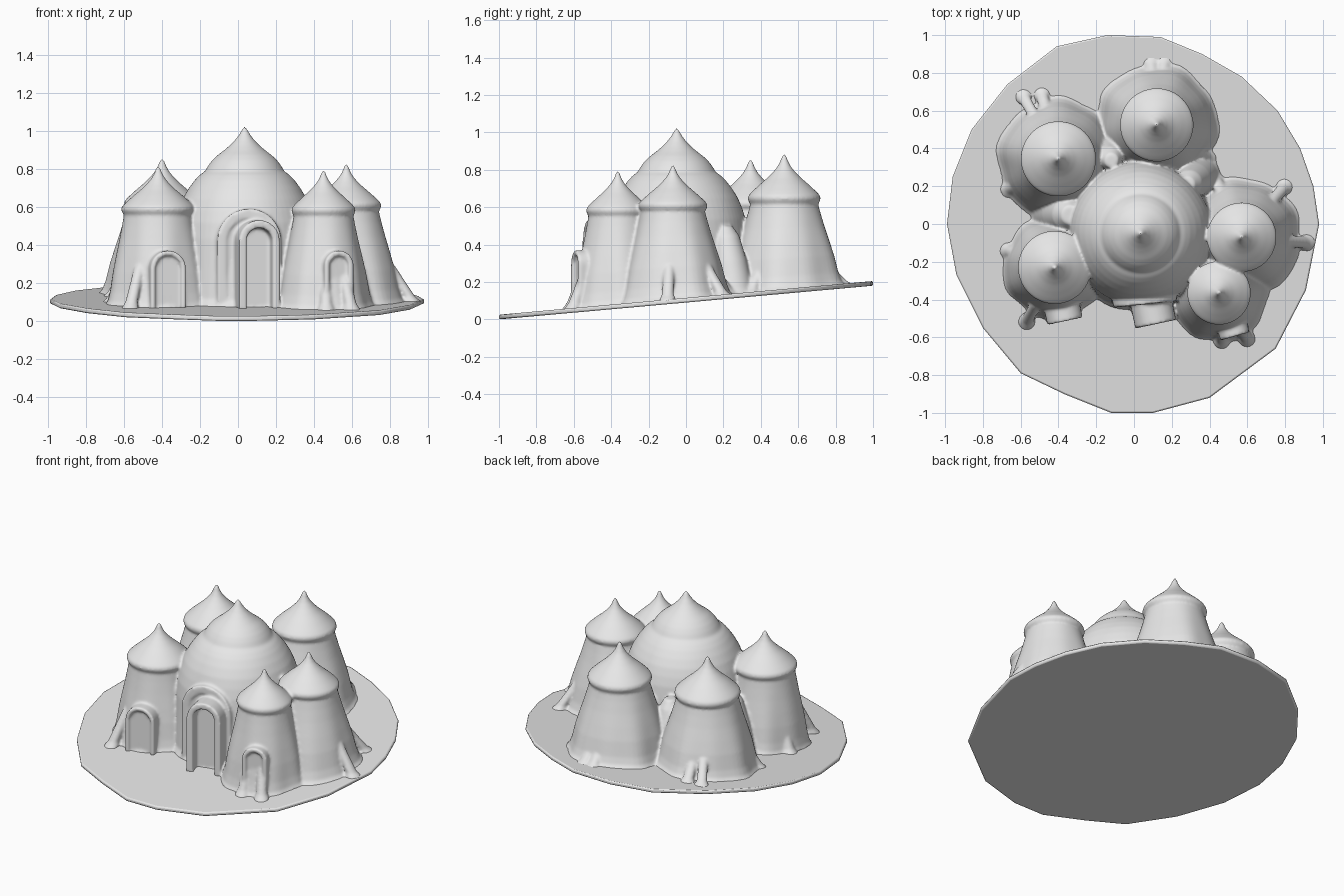
import bpy, bmesh, math
from mathutils import Vector, Matrix

cube = bpy.data.objects.get("Cube")
if cube:
    bpy.data.objects.remove(cube, do_unlink=True)

clay = bpy.data.materials.new("pale_clay")
clay.use_nodes = True
GREY = (0.8, 0.8, 0.8, 1)
clay.diffuse_color = GREY
clay.node_tree.nodes["Principled BSDF"].inputs["Base Color"].default_value = GREY

SLOPE, MID = 0.09, 0.115


def ground(y):
    return MID + SLOPE * y


def finish(name, bm):
    bmesh.ops.recalc_face_normals(bm, faces=bm.faces[:])
    mesh = bpy.data.meshes.new(name)
    bm.to_mesh(mesh)
    bm.free()
    mesh.materials.append(clay)
    obj = bpy.data.objects.new(name, mesh)
    bpy.context.collection.objects.link(obj)
    return obj


def select(objects):
    bpy.ops.object.select_all(action="DESELECT")
    for obj in objects:
        obj.select_set(True)
    bpy.context.view_layer.objects.active = objects[0]


def bridge(bm, a, b):
    n = len(a)
    for i in range(n):
        j = (i + 1) % n
        bm.faces.new((a[i], a[j], b[j], b[i]))


def loft(name, loops):
    """Closed solid through a stack of vertex loops."""
    bm = bmesh.new()
    rings = [[bm.verts.new(p) for p in loop] for loop in loops]
    for a, b in zip(rings, rings[1:]):
        bridge(bm, a, b)
    bm.faces.new(rings[0])
    bm.faces.new(rings[-1])
    return finish(name, bm)


def wall(name, base, top, height, rings, wave=0.0, phase=0.0, sides=64):
    """Turned form from the sloping ground (t = 0) up to a level rim (t = 1)."""
    loops = []
    for r, t in rings:
        centre = Vector(base).lerp(Vector(top), t)
        loop = []
        for i in range(sides):
            a = math.tau * i / sides
            rr = r * (1 + wave * max(0, 1 - t) * (math.sin(5 * a + phase) + 0.6 * math.sin(9 * a + 2 * phase)))
            x, y = centre.x + rr * math.cos(a), centre.y + rr * math.sin(a)
            foot = ground(y) - 0.01
            loop.append((x, y, foot + (height - foot) * t))
        loops.append(loop)
    return loft(name, loops)


def roof(name, x, y, z, radius, apex, profile, sides=64):
    """Pointed cap: profile gives radius and height as fractions."""
    return loft(name, [[(x + radius * f * math.cos(math.tau * i / sides),
                         y + radius * f * math.sin(math.tau * i / sides),
                         z + (apex - z) * h) for i in range(sides)] for f, h in profile])


def arch(name, x, y, turn, outer, inner, top, depth, recess):
    """Arched block with a recessed opening, facing the front then turned."""
    turn = Matrix.Rotation(math.radians(turn), 3, "Z")

    def loop(half, crown, back):
        pts = [(half, None)]
        pts += [(half * math.cos(math.pi * i / 16), crown - half + half * math.sin(math.pi * i / 16))
                for i in range(17)]
        pts.append((-half, None))
        loop = []
        for u, z in pts:
            p = turn @ Vector((u, back, 0)) + Vector((x, y, 0))
            loop.append((p.x, p.y, ground(p.y) - 0.01 if z is None else z))
        return loop

    inner_top = top - (outer - inner)
    return loft(name, [loop(outer, top, depth), loop(outer, top, 0),
                       loop(inner, inner_top, 0), loop(inner, inner_top, recess)])


# Sloping ground slab with an uneven outline
outline = [(.98, 0), (.95, .2), (.88, .4), (.76, .6), (.57, .78), (.36, .9), (.14, .99), (-.14, 1),
           (-.41, .94), (-.67, .74), (-.86, .5), (-.96, .25), (-.99, 0), (-.94, -.27), (-.8, -.55),
           (-.6, -.79), (-.37, -.9), (-.12, -1), (.1, -1), (.4, -.92), (.75, -.66), (.91, -.35)]
slab = loft("ground_slab", [[(x, y, ground(y) - drop) for x, y in outline] for drop in (0.025, 0)])
rim = slab.modifiers.new("soft_rim", "BEVEL")
rim.width, rim.segments = 0.008, 2
select([slab])
bpy.ops.object.shade_smooth_by_angle(angle=math.radians(50))

# Central domed hall and its low, pointed cap
DOME = (0.035, -0.05)
parts = [
    wall("dome_hall", DOME, DOME, 0.79,
         [(.42, 0), (.395, .06), (.385, .3), (.377, .5), (.365, .62), (.347, .71), (.325, .79),
          (.295, .865), (.262, .93), (.235, .97), (.205, 1)], wave=0.012),
    roof("dome_cap", *DOME, 0.78, 0.205, 1.025,
         [(.9, -.1), (1, 0), (1, .06), (.93, .16), (.83, .27), (.69, .38), (.53, .48), (.39, .58), (.26, .69),
          (.15, .81), (.07, .93), (.02, 1)])]

# Five flared towers: x, y, roof radius, foot radius, eave height, tip height
towers = {
    "back_right": (-.40, .345, .195, .31, .62, .855),
    "back": (.12, .525, .19, .31, .65, .885),
    "front_right": (-.42, -.23, .19, .265, .59, .815),
    "left": (.57, -.07, .18, .30, .61, .825),
    "front_left": (.45, -.365, .165, .25, .585, .795),
}
WALL = [(1.2, 0), (1, .05), (.86, .15), (.68, .35), (.48, .52), (.28, .68), (.11, .83), (0, .94), (.02, 1)]
CAP = [(.9, -.16), (.99, -.1), (1.03, -.02), (1, .06), (.88, .16), (.68, .31), (.48, .45), (.32, .58),
       (.2, .7), (.12, .82), (.07, .94), (.02, 1)]
for k, (name, (x, y, rad, foot, eave, tip)) in enumerate(towers.items()):
    neck = rad * 0.95
    parts.append(wall(name + "_tower_wall", (x, y), (x, y), eave,
                      [(neck + (foot - neck) * f, t) for f, t in WALL], wave=0.025, phase=k * 1.7))
    parts.append(roof(name + "_tower_roof", x, y, eave, rad, tip, CAP))

# Low masses filling the valleys between neighbouring towers
for x, y, rad in [(-.42, .06, .12), (.35, .26, .10), (-.15, .42, .09)]:
    parts.append(wall("linking_wall", (x, y), (x * 0.8, y * 0.8), 0.5,
                      [(rad * 1.1, 0), (rad, .1), (rad * .9, .5), (rad * .7, .85), (rad * .4, 1)]))

# Main entrance with its wide surround, and two shallow tower doorways
parts += [
    arch("entrance_surround", 0.06, -0.425, 6, 0.17, 0.12, 0.59, 0.16, 0.01),
    arch("entrance_porch", 0.115, -0.53, 12, 0.11, 0.07, 0.53, 0.25, 0.075),
    arch("front_right_doorway", -0.365, -0.515, 12, 0.095, 0.07, 0.37, 0.16, 0.02),
    arch("front_left_doorway", 0.535, -0.595, 16, 0.08, 0.052, 0.37, 0.16, 0.02)]

# Short buttress roots hugging the tower feet
roots = [("front_left", .465, -.62), ("front_left", .60, -.61), ("front_right", -.57, -.52),
         ("front_right", -.67, -.14), ("left", .92, -.10), ("left", .80, .20), ("left", .43, .24),
         ("back", .09, .85), ("back", .16, .85), ("back", .40, .34),
         ("back_right", -.59, .68), ("back_right", -.49, .69), ("back_right", -.67, .18)]
for tower, x, y in roots:
    lean = Vector((x, y)).lerp(Vector(towers[tower][:2]), 0.4)
    parts.append(wall(tower + "_buttress", (x, y), lean, 0.32,
                      [(.05, 0), (.033, .15), (.03, .5), (.028, .85), (.015, 1)], sides=16))

# Fuse the buildings into one softly blended clay mass
select(parts)
bpy.ops.object.join()
palace = bpy.context.view_layer.objects.active
palace.name = palace.data.name = "palace_buildings"
fuse = palace.modifiers.new("fuse", "REMESH")
fuse.mode, fuse.voxel_size, fuse.use_smooth_shade = "VOXEL", 0.0085, True
soften = palace.modifiers.new("soften", "SMOOTH")
soften.factor, soften.iterations = 0.5, 6
